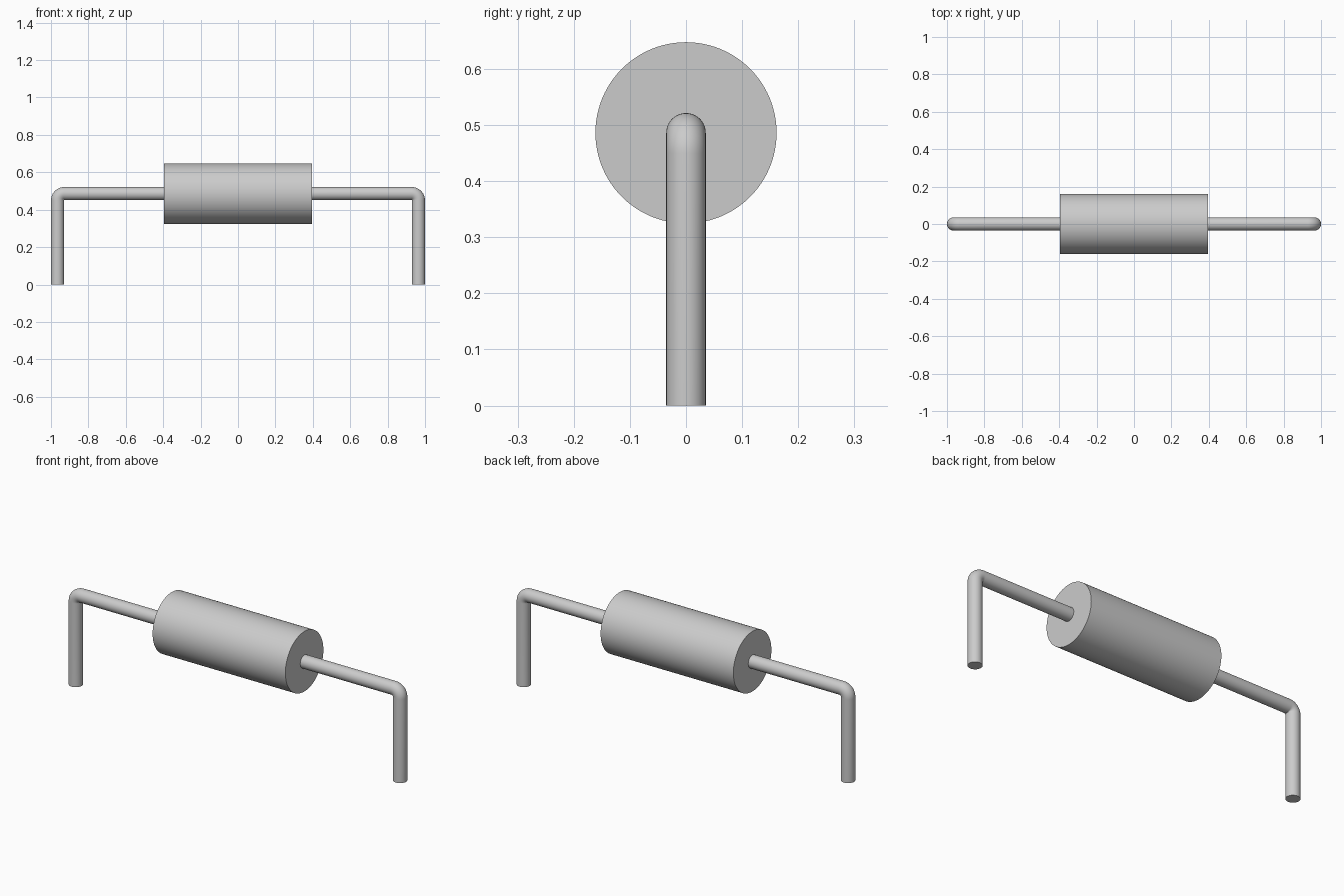
import bpy, bmesh, math
from mathutils import Vector

cube = bpy.data.objects.get("Cube")
if cube:
    bpy.data.objects.remove(cube, do_unlink=True)

AXIS_Z = 0.486      # height of the body axis
WIRE = 0.0352       # lead radius
BEND = 0.0365       # centre-line radius of the lead bend
BODY_R, BODY_HALF = 0.1615, 0.395

grey = bpy.data.materials.new("plain grey")
grey.use_nodes = True
colour = (0.6, 0.6, 0.6, 1)
grey.diffuse_color = colour
grey.node_tree.nodes["Principled BSDF"].inputs["Base Color"].default_value = colour


def tube(name, stations, radius, sides):
    """Sweep a circle through (centre, direction angle) stations in the xz plane."""
    bm = bmesh.new()
    rings = []
    for centre, angle in stations:
        normal = Vector((math.sin(angle), 0, math.cos(angle)))
        ring = []
        for i in range(sides):
            t = math.tau * i / sides
            offset = normal * math.cos(t) + Vector((0, math.sin(t), 0))
            ring.append(bm.verts.new(Vector(centre) + offset * radius))
        rings.append(ring)
    for a, b in zip(rings, rings[1:]):
        for i in range(sides):
            j = (i + 1) % sides
            bm.faces.new((a[i], a[j], b[j], b[i]))
    bm.faces.new(rings[0])
    bm.faces.new(rings[-1])
    bmesh.ops.recalc_face_normals(bm, faces=bm.faces)
    mesh = bpy.data.meshes.new(name)
    bm.to_mesh(mesh)
    bm.free()
    mesh.materials.append(grey)
    obj = bpy.data.objects.new(name, mesh)
    bpy.context.collection.objects.link(obj)
    bpy.ops.object.select_all(action='DESELECT')
    obj.select_set(True)
    bpy.context.view_layer.objects.active = obj
    bpy.ops.object.shade_smooth_by_angle(angle=math.radians(35))
    return obj


# Cylindrical body lying along x
tube("body", [((-BODY_HALF, 0, AXIS_Z), 0), ((BODY_HALF, 0, AXIS_Z), 0)], BODY_R, 96)

# Bent wire leads, one per end
leg_x = 1 - WIRE
for side, name in ((1, "left_lead"), (-1, "right_lead")):
    path = [((side * (BODY_HALF - 0.02), 0, AXIS_Z), 0)]
    steps = 12
    for k in range(steps + 1):
        a = math.pi / 2 * k / steps
        x = leg_x - BEND + BEND * math.sin(a)
        z = AXIS_Z - BEND + BEND * math.cos(a)
        path.append(((side * x, 0, z), side * a))
    path.append(((side * leg_x, 0, 0), side * math.pi / 2))
    tube(name, path, WIRE, 48)
